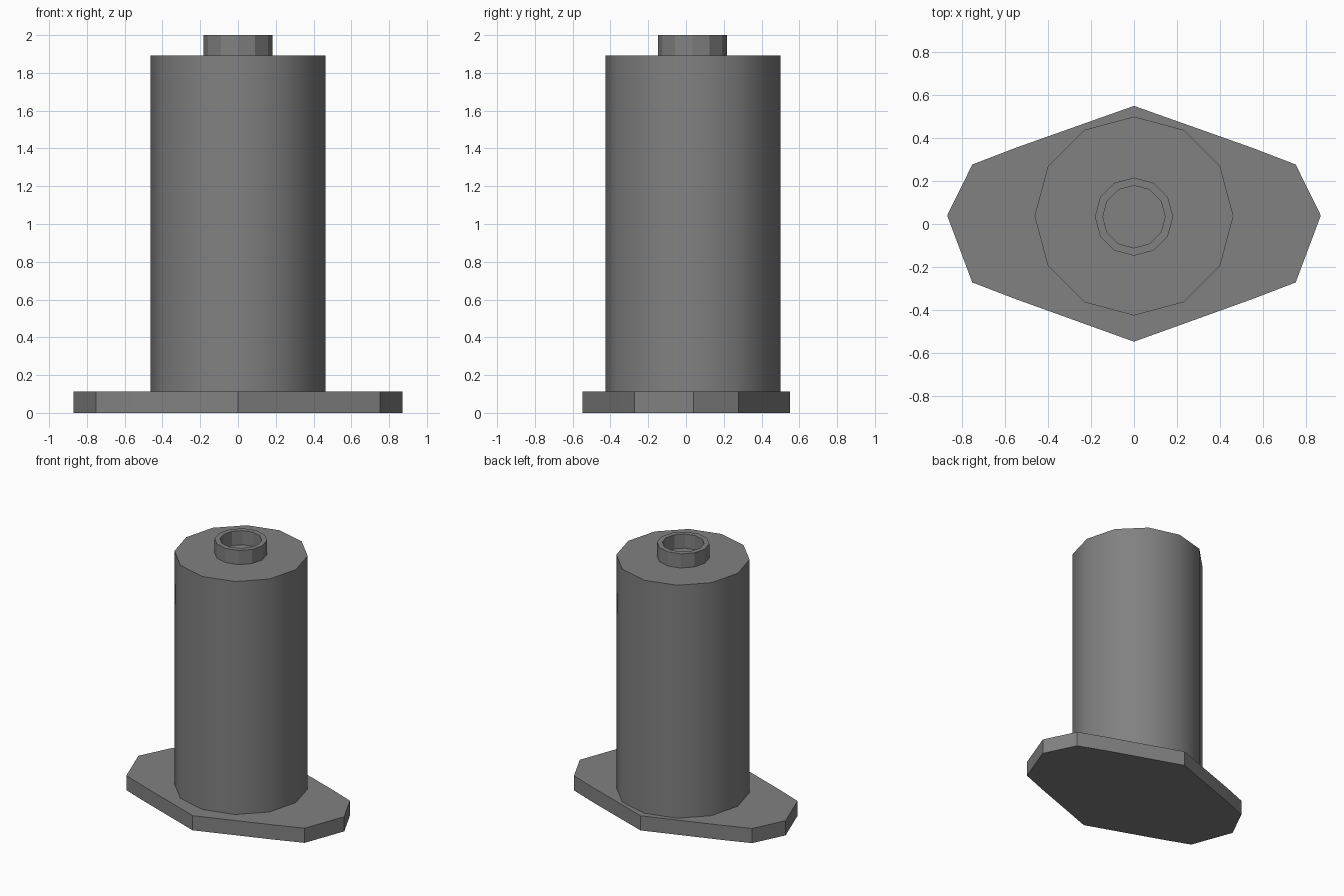
import bpy, bmesh, math

if "Cube" in bpy.data.objects:
    bpy.data.objects.remove(bpy.data.objects["Cube"])

SIDES = 12

# Dark grey used on every part
grey = bpy.data.materials.new("dark_grey")
grey.diffuse_color = (0.22, 0.22, 0.22, 1)
grey.use_nodes = True
grey.node_tree.nodes["Principled BSDF"].inputs["Base Color"].default_value = grey.diffuse_color


def finish(name, bm, smooth=False):
    bmesh.ops.recalc_face_normals(bm, faces=bm.faces)
    mesh = bpy.data.meshes.new(name)
    bm.to_mesh(mesh)
    bm.free()
    mesh.materials.append(grey)
    ob = bpy.data.objects.new(name, mesh)
    bpy.context.collection.objects.link(ob)
    if smooth:
        bpy.ops.object.select_all(action='DESELECT')
        ob.select_set(True)
        bpy.context.view_layer.objects.active = ob
        bpy.ops.object.shade_smooth_by_angle(angle=math.radians(40))
    return ob


def lathe(name, profile, axis_y, closed=False, caps=(), smooth=False):
    """Turn (radius, z) points round a vertical axis; caps lists rings to fill."""
    bm = bmesh.new()
    rings = []
    for r, z in profile:
        rings.append([bm.verts.new((r * math.sin(i * math.tau / SIDES),
                                    axis_y + r * math.cos(i * math.tau / SIDES), z))
                      for i in range(SIDES)])
    pairs = list(zip(rings, rings[1:]))
    if closed:
        pairs.append((rings[-1], rings[0]))
    for a, b in pairs:
        for i in range(SIDES):
            j = (i + 1) % SIDES
            bm.faces.new((a[i], a[j], b[j], b[i]))
    for k in caps:
        bm.faces.new(rings[k])
    return finish(name, bm, smooth)


# Flange plate: right half outline mirrored across x
half = [(0, 0.55), (0.55, 0.355), (0.753, 0.277), (0.87, 0.04),
        (0.753, -0.272), (0.55, -0.35), (0, -0.548)]
outline = half + [(-x, y) for x, y in reversed(half[1:-1])]
bm = bmesh.new()
face = bm.faces.new([bm.verts.new((x, y, 0)) for x, y in outline])
ext = bmesh.ops.extrude_face_region(bm, geom=[face], use_keep_orig=True)
bmesh.ops.translate(bm, vec=(0, 0, 0.112),
                    verts=[g for g in ext['geom'] if isinstance(g, bmesh.types.BMVert)])
finish("base_flange", bm)

# Main barrel
lathe("barrel", [(0.463, 0.112), (0.463, 1.892)], 0.037, caps=(0, 1), smooth=True)

# Hollow neck ring standing on the barrel top
lathe("neck", [(0.182, 1.892), (0.182, 2.0), (0.145, 2.0), (0.145, 1.892)],
      0.034, closed=True)
